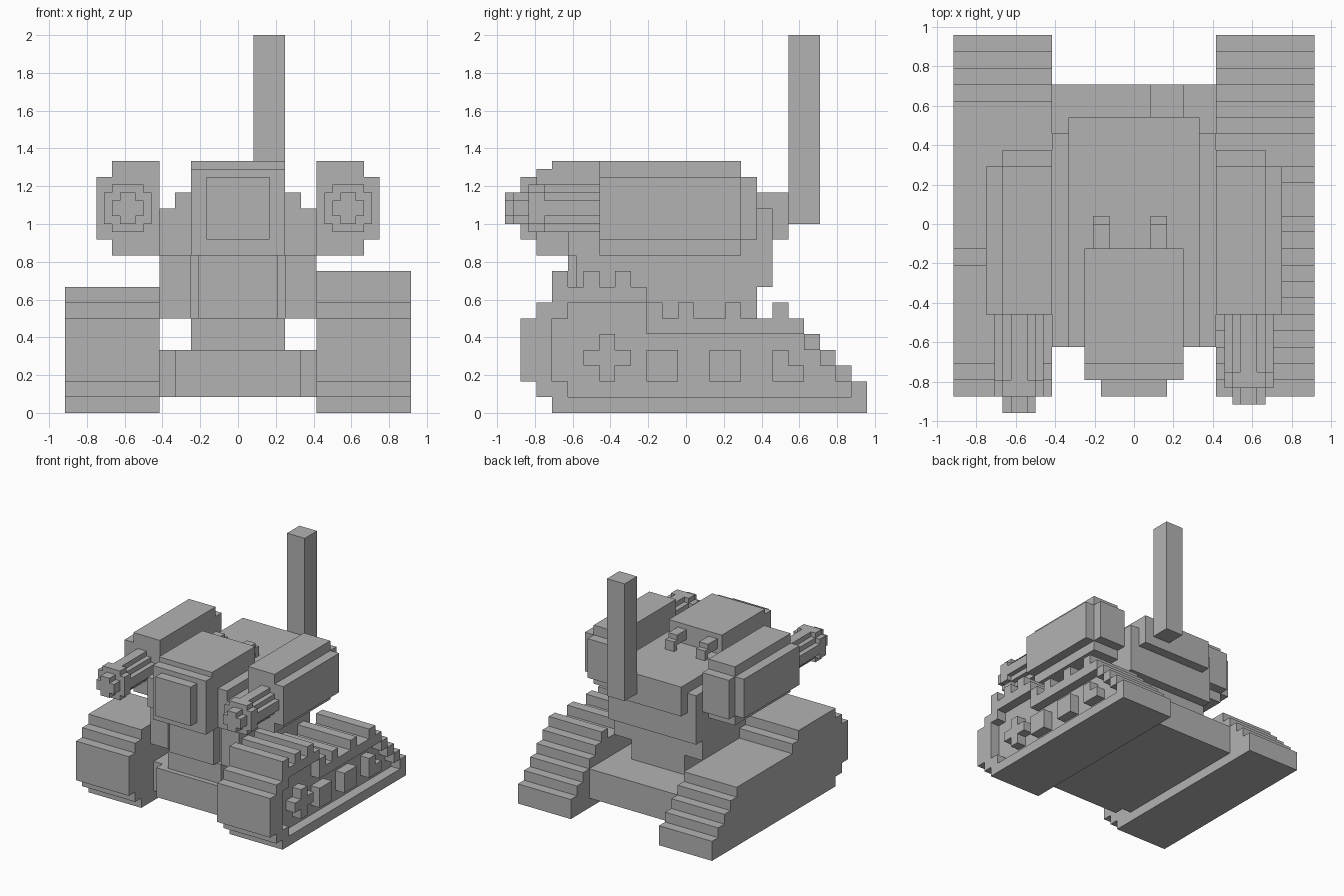
import bpy

UNIT = 1 / 12  # size of one block

default_cube = bpy.data.objects.get("Cube")
if default_cube:
    bpy.data.objects.remove(default_cube, do_unlink=True)

grey = bpy.data.materials.new("plain_grey")
grey.use_nodes = True
colour = (0.45, 0.45, 0.45, 1)
grey.diffuse_color = colour
grey.node_tree.nodes["Principled BSDF"].inputs["Base Color"].default_value = colour


def prism(x_span, outline):
    """Extrude a side outline of (y, z) points across x."""
    count = len(outline)
    points = [(x, y, z) for x in x_span for y, z in outline]
    faces = [tuple(reversed(range(count))), tuple(range(count, 2 * count))]
    for i in range(count):
        j = (i + 1) % count
        faces.append((i, j, count + j, count + i))
    return points, faces


def box(x_span, y_span, z_span):
    (front, back), (low, high) = y_span, z_span
    return prism(x_span, [(front, low), (back, low), (back, high), (front, high)])


def stepped(x_span, rows):
    """Blocky prism from stacked rows, each one block high: (front, back)."""
    right, left = [], []
    for level, (front, back) in enumerate(rows):
        for target, y in ((right, back), (left, front)):
            if len(target) > 1 and target[-1][0] == y:
                target[-1] = (y, level + 1)
            else:
                target += [(y, level), (y, level + 1)]
    return prism(x_span, right + left[::-1])


def build(name, solids, mirrored=False):
    """Join solids into one named object, optionally reflected across x."""
    points, faces = [], []
    for solid_points, solid_faces in solids:
        base = len(points)
        for x, y, z in solid_points:
            points.append(((-x if mirrored else x) * UNIT, y * UNIT, z * UNIT))
        for face in solid_faces:
            face = [base + i for i in face]
            faces.append(face[::-1] if mirrored else face)
    mesh = bpy.data.meshes.new(name)
    mesh.from_pydata(points, [], faces)
    mesh.materials.append(grey)
    mesh.update()
    part = bpy.data.objects.new(name, mesh)
    bpy.context.collection.objects.link(part)
    return part


# Tracks: the right one is plain, the left one has a framed side and cleats
track_rows = [(-8.5, 11.5), (-9.5, 11.5), (-10.5, 10.5), (-10.5, 9.5),
              (-10.5, 8.5), (-10.5, 7.5), (-9.5, -1.5), (-8.5, -2.5)]
build("right_track", [stepped((5, 11), track_rows)], mirrored=True)
build("left_track", [stepped((5, 10), track_rows)])

rim = (10, 11)
frame = [box(rim, (-8.5, 11.5), (0, 1)),
         box(rim, (-9.5, -7.5), (1, 2)),
         box(rim, (-10.5, -8.5), (2, 6)),
         box(rim, (-9.5, -7.5), (6, 7)),
         box(rim, (-8.5, -2.5), (7, 8)),
         box(rim, (-2.5, -1.5), (6, 7)),
         box(rim, (-2.5, 7.5), (5, 6))]
for level in range(1, 5):
    back = track_rows[level][1]
    frame.append(box(rim, (back - 1, back), (level, level + 1)))
build("left_track_frame", frame)

cleats = []
for step in range(3):
    front = -8.5 + 2 * step
    cleats.append(box((5, 11), (front, front + 1), (8, 9)))
    front = -0.5 + 3 * step
    cleats.append(box((5, 11), (front, front + 1), (6, 7)))
build("left_track_cleats", cleats)

# Wheel hubs inside the framed side
build("front_hub", [box(rim, (-5.5, -4.5), (2, 5)),
                    box(rim, (-6.5, -3.5), (3, 4))])
for label, front in (("second", -2.5), ("third", 1.5)):
    build(label + "_hub", [box(rim, (front, front + 2), (2, 4))])
build("rear_hub", [box(rim, (5.5, 7.5), (2, 3)),
                   box(rim, (5.5, 6.5), (3, 4))])

# Hull between the tracks, with a front plate and a pedestal
build("hull", [box((-5, 5), (-6.5, 8.5), (1, 4))])
build("hull_front_plate", [box((-4, 4), (-7.5, -6.5), (1, 4))])
build("pedestal", [box((-3, 3), (-7, 4.5), (4, 6))])

# Torso: lower body, chest, shoulders and upper deck
build("lower_body", [box((-5, 5), (-6.5, 4.5), (6, 8)),
                     box((-5, 5), (-6.5, 5.5), (8, 10))])
build("chest", [box((-2.5, 2.5), (-7.5, -6.5), (6, 10))])
for side, flip in (("left", False), ("right", True)):
    build(side + "_chest_plate", [box((3, 5), (-7, -6.5), (6, 10))], flip)
build("shoulders", [box((-5, 5), (-7.5, 5.5), (10, 13))])
build("upper_deck", [box((-4, 4), (-7.5, 6.5), (11, 14))])

# Head with visor and the two hoses at its back
build("head", [box((-3, 3), (-8.5, -1.5), (10, 16)),
               box((-3, 3), (-9.5, -8.5), (10, 15.5))])
build("visor", [box((-2, 2), (-10.5, -9.5), (11, 15))])
for label, x in (("right", -2.5), ("left", 1)):
    build(label + "_hose", [box((x, x + 1), (-1.5, 0), (14.5, 15.5)),
                            box((x, x + 1), (0, 0.5), (14, 15))])

# Arm pods and rotary guns; the right gun reaches slightly further forward
for side, flip, reach in (("left", False, 0), ("right", True, -0.5)):
    build(side + "_arm_pod", [box((5, 8), (-5.5, 3.5), (10, 16)),
                              box((5, 8), (3.5, 4.5), (11, 15)),
                              box((8, 9), (-5.5, 3.5), (11, 15))], flip)
    barrel = (reach - 9, -5.5)
    ring = (reach - 10, reach - 9)
    tip = (reach - 11, reach - 10)
    build(side + "_gun_barrels", [box((6, 8), barrel, (12, 14)),
                                  box((5.5, 8.5), barrel, (12.5, 13.5)),
                                  box((6.5, 7.5), barrel, (11.5, 14.5))], flip)
    build(side + "_gun_ring", [box((5.5, 8.5), ring, (12, 14)),
                               box((6, 8), ring, (11.5, 14.5))], flip)
    build(side + "_gun_tip", [box((6, 8), tip, (12.5, 13.5)),
                              box((6.5, 7.5), tip, (12, 14))], flip)

# Tall exhaust mast on the back
build("mast", [box((1, 3), (6.5, 8.5), (12, 24))])
